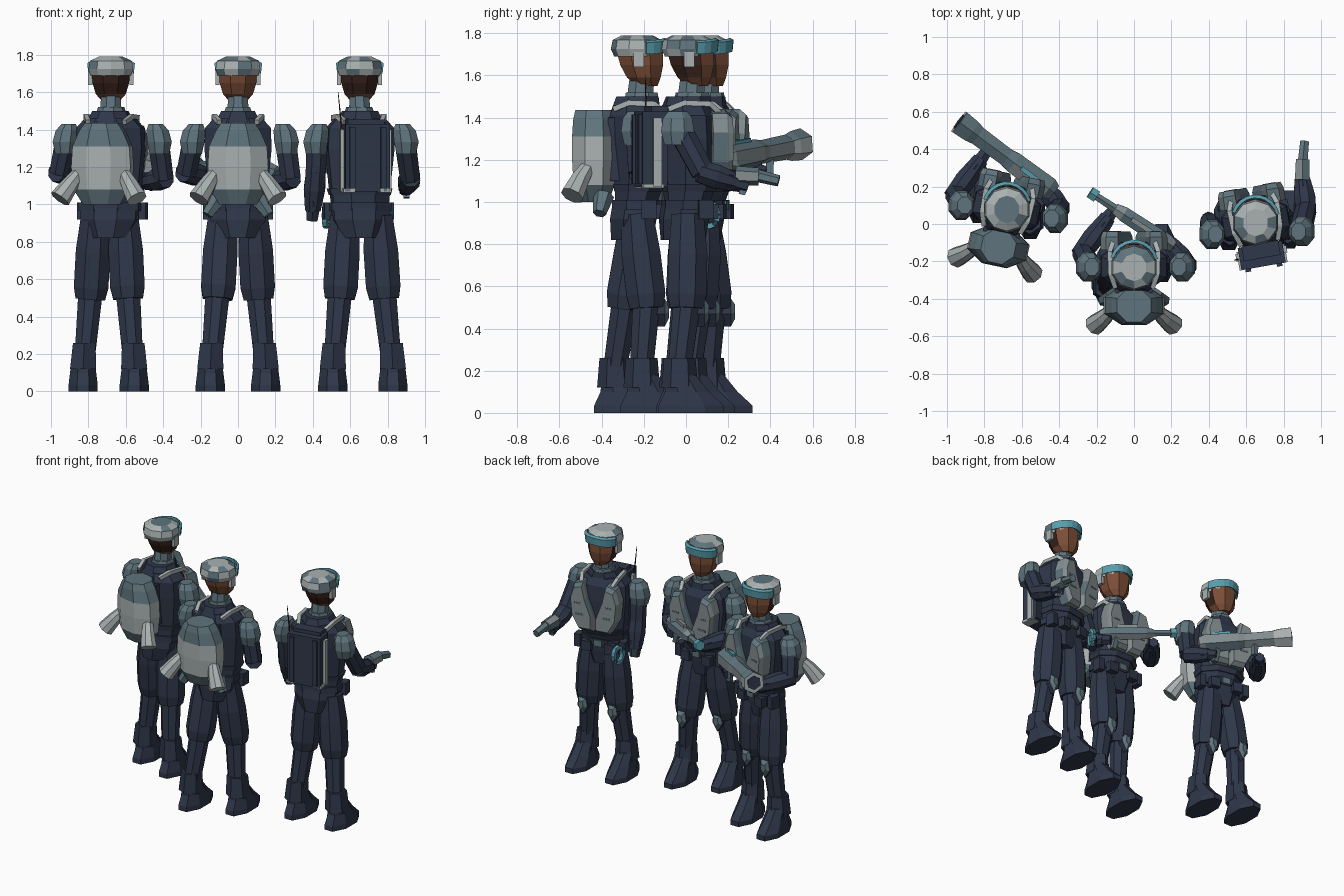
import bpy, bmesh, math, random
from mathutils import Matrix, Vector

if "Cube" in bpy.data.objects:
    bpy.data.objects.remove(bpy.data.objects["Cube"])

random.seed(4)
V = Vector
MATS = {}
for key, name, c in [("navy", "navy cloth", (.028, .038, .067)), ("slate", "slate armour", (.115, .175, .205)),
                     ("light", "light grey", (.40, .44, .44)), ("grey", "plate grey", (.23, .27, .28)),
                     ("skin", "brown skin", (.20, .075, .038)), ("hair", "dark hair", (.040, .017, .012)),
                     ("cyan", "cyan trim", (.10, .34, .42))]:
    m = bpy.data.materials.new(name)
    m.diffuse_color = (*c, 1)
    m.use_nodes = True
    m.node_tree.nodes["Principled BSDF"].inputs["Base Color"].default_value = m.diffuse_color
    MATS[key] = m
F = Matrix()   # placement of the current figure
TAG = ""


def build(name, rings, mats, rule=None):
    """Skin a list of point rings, cap both ends, colour by rule(face)."""
    bm = bmesh.new()
    vs = [[bm.verts.new(F @ V(p)) for p in r] for r in rings]
    n = len(rings[0])
    for a, b in zip(vs, vs[1:]):
        for i in range(n):
            bm.faces.new((a[i], a[(i + 1) % n], b[(i + 1) % n], b[i]))
    bm.faces.new(vs[0][::-1])
    bm.faces.new(vs[-1])
    bmesh.ops.recalc_face_normals(bm, faces=bm.faces)
    if rule:
        inv = F.inverted()
        for f in bm.faces:
            f.material_index = rule(inv @ f.calc_center_median(), inv.to_3x3() @ f.normal)
    me = bpy.data.meshes.new(name)
    bm.to_mesh(me)
    bm.free()
    for k in mats.split():
        me.materials.append(MATS[k])
    ob = bpy.data.objects.new(f"{TAG}_{name}", me)
    bpy.context.collection.objects.link(ob)


def loft(name, rows, mats, n=8, rule=None):
    """Rows of (x, y, z, half width, half depth) stacked upward."""
    k = 1 / math.cos(math.pi / n)
    ang = [2 * math.pi * (i + .5) / n for i in range(n)]
    build(name, [[(x + k * rx * math.cos(a), y + k * ry * math.sin(a), z) for a in ang]
                 for x, y, z, rx, ry in rows], mats, rule)


def limb(name, pts, radii, mats, n=6, rule=None):
    """Tapered tube along a path."""
    pts = [V(p) for p in pts]
    rings = []
    for i, p in enumerate(pts):
        d = (pts[min(i + 1, len(pts) - 1)] - pts[max(i - 1, 0)]).normalized()
        u = d.cross(V((0, 0, 1)) if abs(d.z) < .8 else V((0, 1, 0))).normalized()
        w = d.cross(u)
        rings.append([p + radii[i] * (u * math.cos(t) + w * math.sin(t))
                      for t in [2 * math.pi * (j + .5) / n for j in range(n)]])
    build(name, rings, mats, rule)


def box(name, c, s, mats):
    loft(name, [(c[0], c[1], c[2] - s[2] / 2, s[0] / 2, s[1] / 2),
                (c[0], c[1], c[2] + s[2] / 2, s[0] / 2, s[1] / 2)], mats, 4)


def plate(name, poly, y0, y1, mats, inset=.85, rule=None):
    """Polygon in x-z thickened along y with a bevelled front."""
    cx = sum(p[0] for p in poly) / len(poly)
    cz = sum(p[1] for p in poly) / len(poly)
    ym = y0 + (y1 - y0) * .7
    build(name, [[(x, y0, z) for x, z in poly], [(x, ym, z) for x, z in poly],
                 [(cx + (x - cx) * inset, y1, cz + (z - cz) * inset) for x, z in poly]], mats, rule)


def camo(chance):
    return lambda c, n: int(random.random() < chance)


def head(hair):
    loft("neck", [(0, 0, 1.46, .06, .065), (0, .01, 1.58, .052, .058)], "slate")
    loft("head", [(0, .035, 1.55, .045, .05), (0, .02, 1.59, .08, .08),
                  (0, .01, 1.65, .098, .102), (0, 0, 1.72, .102, .11)],
         "skin hair", 8, lambda c, n: int(hair and n.y < .2 and c.z > 1.58))
    loft("helmet", [(0, -.01, 1.69, .108, .105), (0, -.012, 1.725, .120, .118),
                    (0, -.012, 1.768, .112, .11), (0, -.012, 1.79, .065, .07)], "light slate", 10, camo(.28))
    # curved visor band raised on the brow
    band = [math.radians(a) for a in range(16, 165, 16)]
    build("visor", [[(r * math.cos(a), (r + .008) * math.sin(a) - .005, z - .015 * abs(math.cos(a)))
                     for r, z in ((.116, 1.72), (.128, 1.715), (.134, 1.77), (.116, 1.78))] for a in band], "cyan")
    for s in (-1, 1):
        box("ear_guard", (s * .11, -.005, 1.675), (.022, .05, .07), "light")


def torso():
    loft("torso", [(0, -.015, 1.0, .15, .10), (0, 0, 1.1, .16, .12), (0, -.005, 1.30, .18, .13),
                   (0, -.01, 1.41, .175, .13), (0, -.015, 1.46, .13, .11)], "navy")
    loft("collar", [(0, -.02, 1.42, .13, .12), (0, -.01, 1.50, .09, .10)], "navy")
    loft("neck_ring", [(0, .01, 1.49, .075, .08), (0, .01, 1.52, .065, .075)], "slate")
    loft("hips", [(0, -.035, .82, .10, .10), (0, -.03, .92, .15, .11), (0, -.02, 1.01, .15, .105)], "navy")
    loft("belt", [(0, -.015, .965, .162, .115), (0, -.015, 1.01, .162, .115)], "navy")
    loft("waist_wrap", [(0, -.005, 1.05, .16, .115), (0, 0, 1.085, .17, .125)], "navy")
    box("buckle", (0, .10, .985), (.06, .02, .045), "slate")
    for s in (-1, 1):
        plate("chest_plate", [(s * x, z) for x, z in
              [(.008, 1.09), (.11, 1.09), (.165, 1.19), (.178, 1.33), (.15, 1.42), (.085, 1.44), (.06, 1.33), (.008, 1.19)]],
              .08, .18, "grey slate", .86, lambda c, n: int(n.z > .3 or n.y < .3 and random.random() < .3))
        box("chest_slot", (s * .10, .179, 1.21), (.06, .008, .015), "slate")
        box("chest_slot_upper", (s * .115, .179, 1.29), (.05, .008, .012), "slate")
        limb("shoulder_strap", [(s * .11, .13, 1.41), (s * .13, .07, 1.465), (s * .125, -.05, 1.47), (s * .10, -.12, 1.44)],
             [.018] * 4, "light", 4)
        box("side_pouch", (s * .165, .045, .965), (.045, .07, .09), "navy")
        box("front_pouch", (s * .085, .09, .955), (.07, .05, .07), "navy")


def leg(foot, d):
    knee = foot * .74
    limb("thigh", [(foot * .56, -.012, .94), (foot * .64, d * .3 - .005, .75), (knee * .96, d * .75, .56), (knee, d * .85, .495)],
         [.082, .1, .1, .086], "navy", 8)
    limb("shin", [(knee, d * .8, .52), (foot * .92, d - .03, .22)], [.07, .06], "navy", 8)
    loft("boot_cuff", [(foot, d - .03, .12, .07, .075), (foot * .96, d - .03, .26, .06, .065)], "navy", 6)
    loft("boot", [(foot, d + .025, 0, .078, .155), (foot, d + .025, .035, .078, .155),
                  (foot, d + .005, .10, .070, .105), (foot, d - .025, .18, .06, .07)], "navy")
    plate("knee_pad", [(knee + x, z) for x, z in ((0, .41), (.04, .47), (.03, .54), (-.03, .54), (-.04, .47))],
          d * .85 + .04, d * .85 + .105, "navy slate", .5, lambda c, n: int(n.y > .3))


def arm(s, shoulder, elbow, hand):
    sh, el, ha = V(shoulder), V(elbow), V(hand)
    limb("upper_arm", [sh, el], [.062, .058], "navy", 8)
    limb("forearm", [el + (el - ha) * .12, el * .6 + ha * .4, ha], [.056, .062, .045], "navy", 8)
    limb("cuff", [el * .3 + ha * .7, el * .15 + ha * .85], [.054, .05], "navy", 6)
    limb("hand", [ha - (ha - el).normalized() * .03, ha + (ha - el).normalized() * .055], [.044, .034], "navy", 6)
    x, y, z = sh
    loft("shoulder_pad", [(x + s * .01, y, z - .095, .052, .062), (x + s * .01, y, z - .03, .066, .078),
                          (x, y, z + .03, .06, .07), (x - s * .01, y, z + .065, .038, .045)], "slate")


def jet_pack(lower):
    loft("jet_tank", [(0, -.215, 1.0, .10, .065), (0, -.215, 1.08, .15, .098), (0, -.215, 1.2, .162, .105),
                      (0, -.215, 1.31, .155, .105), (0, -.215, 1.39, .12, .10), (0, -.215, 1.435, .09, .09)],
         "light slate", 8, lambda c, n: int(c.z > 1.31 or c.z < 1.08))
    box("pack_mount", (0, -.12, 1.25), (.2, .06, .3), "navy")
    for s in (-1, 1):
        limb("nozzle", [(s * .115, -.235, 1.18), (s * .16, -.28, 1.11), (s * .21, -.32, 1.03)],
             [.032, .046, .057], "light", 8)
        if lower:
            limb("lower_thruster", [(s * .11, -.17, 1.03), (s * .165, -.19, .945)], [.05, .032], "slate", 6)


def radio_pack():
    box("pack", (0, -.19, 1.25), (.24, .12, .36), "navy")
    box("pack_lid", (0, -.165, 1.43), (.20, .08, .05), "navy")
    for s in (-1, 1):
        box("pack_side", (s * .128, -.18, 1.235), (.02, .04, .33), "light")
        box("pack_pillar", (s * .085, -.25, 1.25), (.03, .03, .33), "navy")
        box("pack_foot", (s * .10, -.20, 1.075), (.06, .1, .02), "light")
    limb("antenna", [(-.13, -.19, 1.38), (-.135, -.19, 1.45), (-.15, -.19, 1.60)], [.006, .005, .002], "hair", 4)


def big_gun(a, b):
    a, b = V(a), V(b)
    at = lambda t, dz=0: a.lerp(b, t) + V((0, 0, dz))
    limb("launcher_body", [at(0), at(.06), at(.42), at(.5)], [.052, .07, .066, .055], "slate grey", 6, camo(.35))
    limb("launcher_barrel", [at(.45), at(.84)], [.056, .06], "grey slate", 6, lambda c, n: int(n.z > .3))
    limb("launcher_muzzle", [at(.8), at(.86), at(.99)], [.06, .07, .076], "light slate", 6, lambda c, n: int(n.z > .7))
    limb("muzzle_bore", [at(.98), at(.997)], [.05, .05], "navy")
    limb("launcher_sight", [at(.12, .064), at(.34, .064)], [.018, .018], "cyan", 4)
    limb("launcher_grip", [at(.2, -.04), at(.17, -.15)], [.028, .024], "slate", 4)
    limb("launcher_fore_grip", [at(.6, -.03), at(.6, -.12)], [.028, .022], "slate", 4)


def rifle(a, b):
    a, b = V(a), V(b)
    at = lambda t, dz=0: a.lerp(b, t) + V((0, 0, dz))
    limb("rifle_body", [at(0), at(.08), at(.6), at(.7)], [.035, .05, .046, .032], "slate grey", 6, camo(.4))
    limb("rifle_barrel", [at(.65), at(.95)], [.026, .022], "slate")
    limb("rifle_muzzle", [at(.92), at(1)], [.036, .036], "cyan")
    limb("rifle_sight", [at(.2, .05), at(.5, .05)], [.018, .018], "grey", 4)
    limb("rifle_grip", [at(.22, -.03), at(.18, -.12)], [.025, .022], "slate", 4)


def pistol(p):
    x, y, z = p
    limb("pistol_body", [(x, y - .05, z), (x + .002, y + .06, z - .005)], [.046, .042], "slate grey", 6, camo(.4))
    limb("pistol_barrel", [(x + .002, y + .05, z), (x + .012, y + .155, z - .025)], [.03, .027], "slate", 6)
    limb("pistol_grip", [(x, y, z), (x, y - .02, z - .09)], [.026, .022], "slate", 4)


# name, position, yaw, hair, foot (x, y) offsets left and right
for TAG, px, py, yaw, hair, feet in [
        ("left_trooper", -.68, .09, -12, True, ((-.148, .045), (.125, -.04))),
        ("middle_trooper", 0, -.22, 0, False, ((-.148, -.085), (.148, .04))),
        ("right_trooper", .65, .02, 10, True, ((-.143, -.03), (.178, -.02)))]:
    base = Matrix.Translation((px, py, 0))
    F = base @ Matrix.Rotation(math.radians(yaw), 4, "Z")
    torso()
    radio_pack() if TAG == "right_trooper" else jet_pack(TAG == "middle_trooper")
    F = base
    head(hair)
    for x, d in feet:
        leg(x, d)
    # arms and weapons
    if TAG == "right_trooper":
        arm(-1, (-.225, -.075, 1.365), (-.235, -.05, 1.16), (-.25, .0, .97))
        arm(1, (.24, -.06, 1.365), (.27, .06, 1.14), (.25, .22, 1.09))
        pistol((.25, .265, 1.125))
        # coiled tool on the left hip
        ring = [math.radians(30 * i) for i in range(13)]
        limb("hip_coil", [(-.178 + .012 * math.cos(a), .095 + .035 * math.cos(a), .94 + .055 * math.sin(a)) for a in ring],
             [.018] * 13, "cyan", 4)
    else:
        far = TAG == "left_trooper"
        arm(-1, (-.235, -.01 + .02 * far, 1.365), (-.275, .07, 1.17), (-.14, .255, 1.14))
        arm(1, (.25, -.01 - .05 * far, 1.365), (.282, 0, 1.14), (.19, .12, 1.12))
        if far:
            big_gun((.25, .08, 1.2), (-.26, .46, 1.275))
        else:
            rifle((.21, .10, 1.17), (-.235, .39, 1.215))
